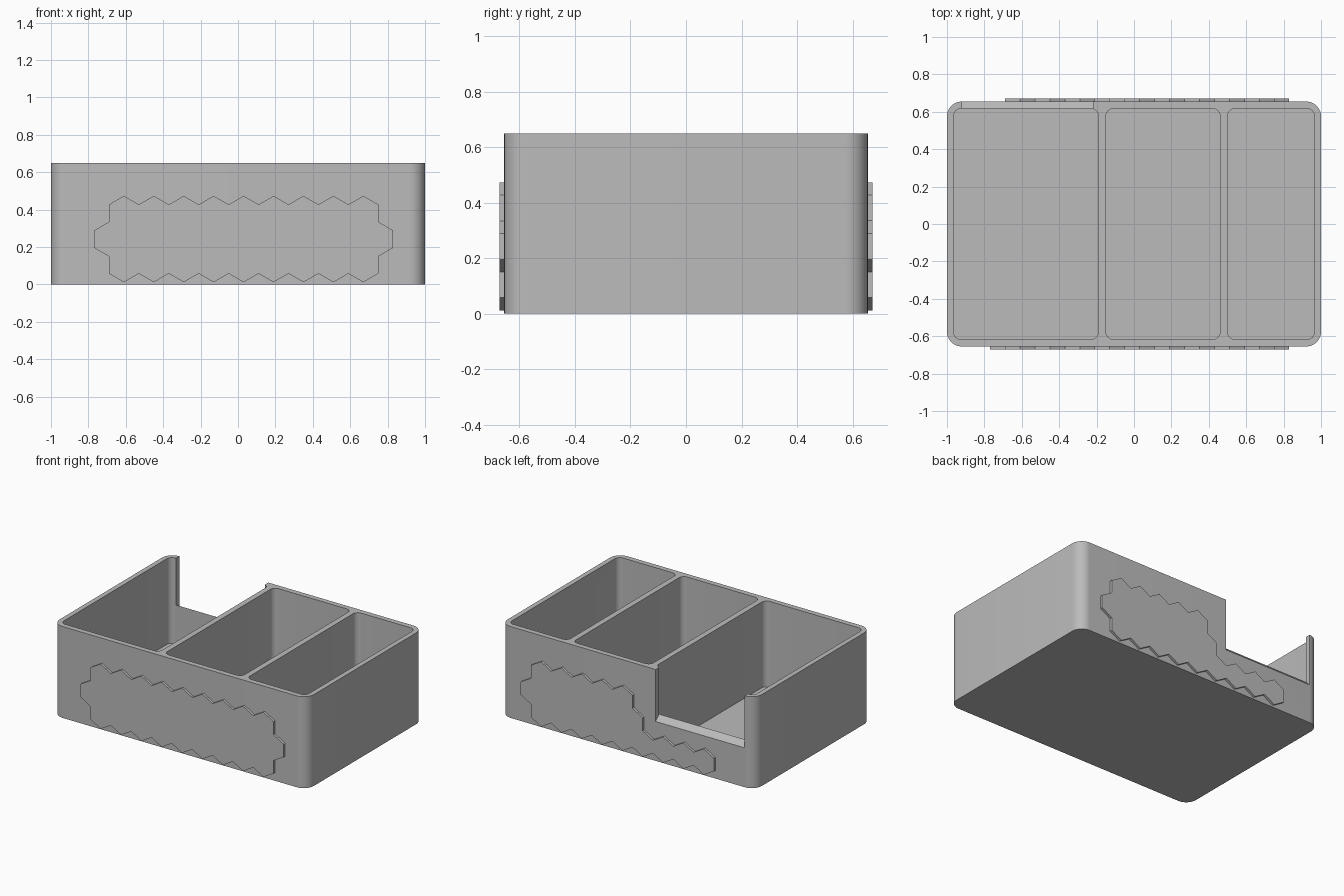
import bpy, bmesh, math

if "Cube" in bpy.data.objects:
    bpy.data.objects.remove(bpy.data.objects["Cube"])

grey = bpy.data.materials.new("plain grey")
grey.diffuse_color = (0.5, 0.5, 0.5, 1)
grey.use_nodes = True
grey.node_tree.nodes["Principled BSDF"].inputs["Base Color"].default_value = grey.diffuse_color

W, D, H = 1.0, 0.655, 0.65      # half width, half depth, height
FLOOR = 0.04


def finish(bm, name):
    bmesh.ops.recalc_face_normals(bm, faces=bm.faces)
    mesh = bpy.data.meshes.new(name)
    bm.to_mesh(mesh)
    bm.free()
    mesh.materials.append(grey)
    ob = bpy.data.objects.new(name, mesh)
    bpy.context.collection.objects.link(ob)
    return ob


def extrude(bm, faces, vec):
    res = bmesh.ops.extrude_face_region(bm, geom=faces)
    verts = [g for g in res["geom"] if isinstance(g, bmesh.types.BMVert)]
    bmesh.ops.translate(bm, verts=verts, vec=vec)


def rounded_block(name, x0, x1, y0, y1, z0, z1, r, steps=10):
    """Upright block with rounded vertical corners."""
    bm = bmesh.new()
    pts = []
    corners = [(x1 - r, y1 - r), (x0 + r, y1 - r), (x0 + r, y0 + r), (x1 - r, y0 + r)]
    for q, (cx, cy) in enumerate(corners):
        for i in range(steps + 1):
            a = math.pi / 2 * (q + i / steps)
            pts.append((cx + r * math.cos(a), cy + r * math.sin(a), z0))
    face = bm.faces.new([bm.verts.new(p) for p in pts])
    extrude(bm, [face], (0, 0, z1 - z0))
    return finish(bm, name)


def side_profile(name, x0, x1, profile):
    """Prism running along x with a (y, z) cross-section."""
    bm = bmesh.new()
    face = bm.faces.new([bm.verts.new((x0, y, z)) for y, z in profile])
    extrude(bm, [face], (x1 - x0, 0, 0))
    return finish(bm, name)


def hex_panel(name, rows, side):
    """Raised plate made of merged hexagons; rows are (first x, count, z)."""
    bm = bmesh.new()
    r = 0.16 / math.sqrt(3)
    y_in, y_out = side * (D - 0.012), side * 0.672
    for x, count, z in rows:
        for i in range(count):
            ring = [math.radians(30 + 60 * k) for k in range(6)]
            bm.faces.new([bm.verts.new((x + 0.16 * i + r * math.cos(a), y_in,
                                        z + r * math.sin(a))) for a in ring])
    bmesh.ops.remove_doubles(bm, verts=bm.verts, dist=0.004)
    bmesh.ops.recalc_face_normals(bm, faces=bm.faces)
    extrude(bm, bm.faces[:], (0, y_out - y_in, 0))
    return finish(bm, name)


# Tray body
tray = rounded_block("tray_body", -W, W, -D, D, 0, H, 0.08)

# Three compartments and the sloped-sill opening in the back wall
cutters = [rounded_block("compartment_cutter", x0, x1, -0.617, 0.617, FLOOR, H + 0.1, 0.04)
           for x0, x1 in ((-0.965, -0.19), (-0.15, 0.46), (0.5, 0.965))]
cutters.append(side_profile("opening_cutter", -0.92, -0.22,
                            [(0.59, 0.345), (0.70, 0.235), (0.70, H + 0.1), (0.59, H + 0.1)]))

bpy.context.view_layer.objects.active = tray
tray.select_set(True)
for cutter in cutters:
    mod = tray.modifiers.new("cut", "BOOLEAN")
    mod.operation = "DIFFERENCE"
    mod.solver = "EXACT"
    mod.object = cutter
    bpy.ops.object.modifier_apply(modifier=mod.name)
    bpy.data.objects.remove(cutter)
bpy.ops.object.shade_smooth_by_angle(angle=math.radians(30))

# Raised honeycomb plates: full on the front, stepped around the opening on the back
TOP, MID, LOW = 0.381, 0.242, 0.104
hex_panel("front_honeycomb", [(-0.61, 9, TOP), (-0.69, 10, MID), (-0.61, 9, LOW)], -1)
hex_panel("back_honeycomb", [(0.03, 5, TOP), (-0.05, 6, MID), (-0.61, 9, LOW)], 1)
